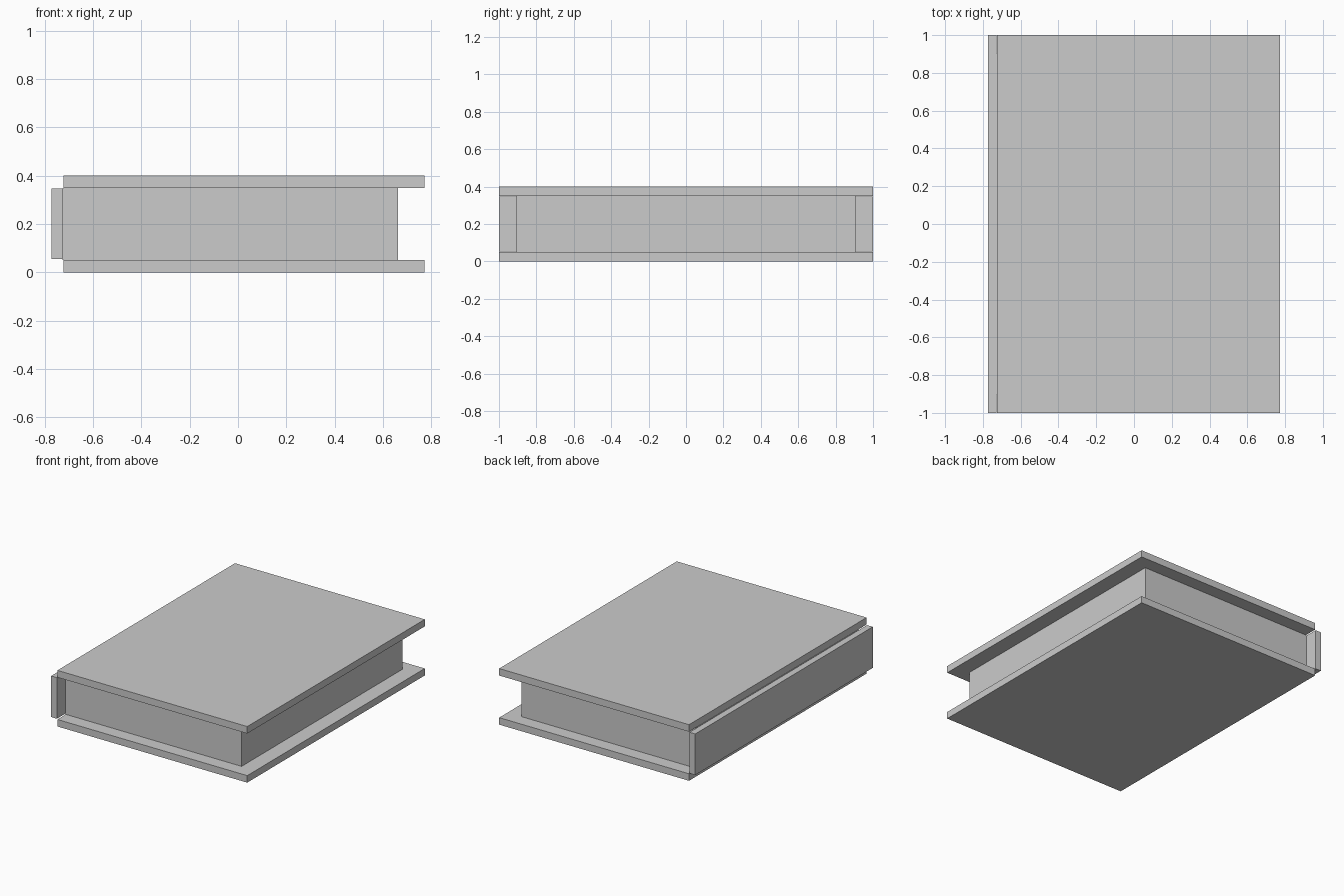
import bpy
import bmesh
from mathutils import Vector

# Remove the default object
cube = bpy.data.objects.get("Cube")
if cube:
    bpy.data.objects.remove(cube, do_unlink=True)

# Single plain grey used on every part
grey = bpy.data.materials.new("light_grey")
grey.use_nodes = True
colour = (0.6, 0.6, 0.6, 1)
grey.diffuse_color = colour
grey.node_tree.nodes["Principled BSDF"].inputs["Base Color"].default_value = colour


def box(name, low, high):
    """Flat-shaded box between two opposite corners."""
    low, high = Vector(low), Vector(high)
    bm = bmesh.new()
    bmesh.ops.create_cube(bm, size=1)
    bmesh.ops.scale(bm, vec=high - low, verts=bm.verts)
    mesh = bpy.data.meshes.new(name)
    bm.to_mesh(mesh)
    bm.free()
    mesh.materials.append(grey)
    obj = bpy.data.objects.new(name, mesh)
    obj.location = (low + high) / 2
    bpy.context.collection.objects.link(obj)
    return obj


BOARD = 0.05
HEIGHT = 0.4
EDGE = 0.773
HINGE = -0.724

# Two cover boards
for name, z in (("bottom_cover", 0), ("top_cover", HEIGHT - BOARD)):
    box(name, (HINGE, -1, z), (EDGE, 1, z + BOARD))

# Spine, slightly clear of both boards
box("spine", (-EDGE, -1, 0.054), (-0.728, 1, 0.347))

# Page block, set in from three edges
box("page_block", (-0.728, -0.905, BOARD), (0.662, 0.905, HEIGHT - BOARD))
